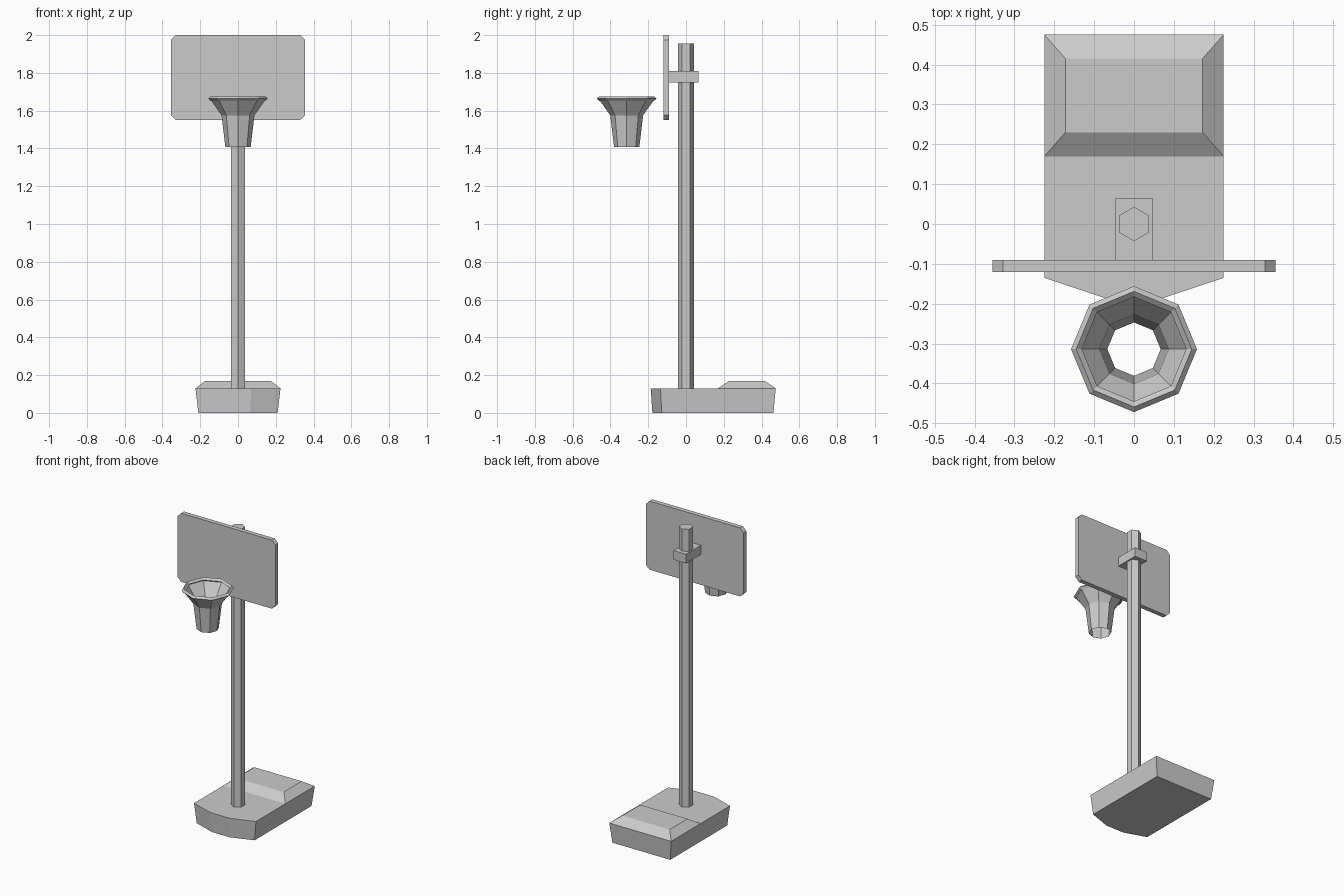
import bpy
from math import sin, cos, tau

if "Cube" in bpy.data.objects:
    bpy.data.objects.remove(bpy.data.objects["Cube"])


def loft(name, rings, caps=True, closed=False):
    """Skin a stack of equal-length point rings into one flat-shaded mesh."""
    n = len(rings[0])
    verts = [p for r in rings for p in r]
    faces = []
    for k in range(len(rings) if closed else len(rings) - 1):
        a, b = k * n, (k + 1) % len(rings) * n
        faces += [(a + i, a + (i + 1) % n, b + (i + 1) % n, b + i) for i in range(n)]
    if caps:
        faces += [tuple(reversed(range(n))), tuple(range(len(verts) - n, len(verts)))]
    me = bpy.data.meshes.new(name)
    me.from_pydata(verts, [], faces)
    ob = bpy.data.objects.new(name, me)
    bpy.context.collection.objects.link(ob)
    return ob


def at_z(pts, z):
    return [(x, y, z) for x, y in pts]


def rect(x, y0, y1):
    return [(-x, y0), (x, y0), (x, y1), (-x, y1)]


def ngon(r, z, n, cy=0):
    return [(r * sin(-tau * i / n), cy + r * cos(tau * i / n), z) for i in range(n)]


def foot(x, xf, front, corner, back):
    return [(-xf, front), (xf, front), (x, corner), (x, back), (-x, back), (-x, corner)]


# Weighted base with bowed front, tapering to the ground
loft("base", [at_z(foot(0.21, 0.065, -0.178, -0.128, 0.463), 0),
              at_z(foot(0.225, 0.07, -0.187, -0.135, 0.475), 0.13)])

# Raised tank on the rear of the base
loft("base_hump", [at_z(rect(0.225, 0.17, 0.475), 0.13),
                   at_z(rect(0.172, 0.23, 0.415), 0.17)])

# Hexagonal pole
loft("pole", [ngon(0.043, 0.125, 6), ngon(0.043, 1.955, 6)])

# Clamp joining pole and board
loft("bracket", [at_z(rect(0.046, -0.09, 0.065), z) for z in (1.75, 1.81)])

# Backboard with clipped corners
X, Z0, Z1, C = 0.355, 1.55, 2.0, 0.026
outline = [(-X + C, Z0), (X - C, Z0), (X, Z0 + C), (X, Z1 - C),
           (X - C, Z1), (-X + C, Z1), (-X, Z1 - C), (-X, Z0 + C)]
loft("backboard", [[(x, y, z) for x, z in outline] for y in (-0.12, -0.09)])

# Rim: octagonal ring with diamond section
HOOP_Y = -0.314
loft("rim", [ngon(r, z, 8, HOOP_Y) for r, z in
             ((0.145, 1.652), (0.158, 1.664), (0.145, 1.676), (0.131, 1.664))],
     caps=False, closed=True)

# Net: open flared sleeve
loft("net", [ngon(r, z, 8, HOOP_Y) for r, z in
             ((0.067, 1.407), (0.087, 1.575), (0.144, 1.656))], caps=False)
